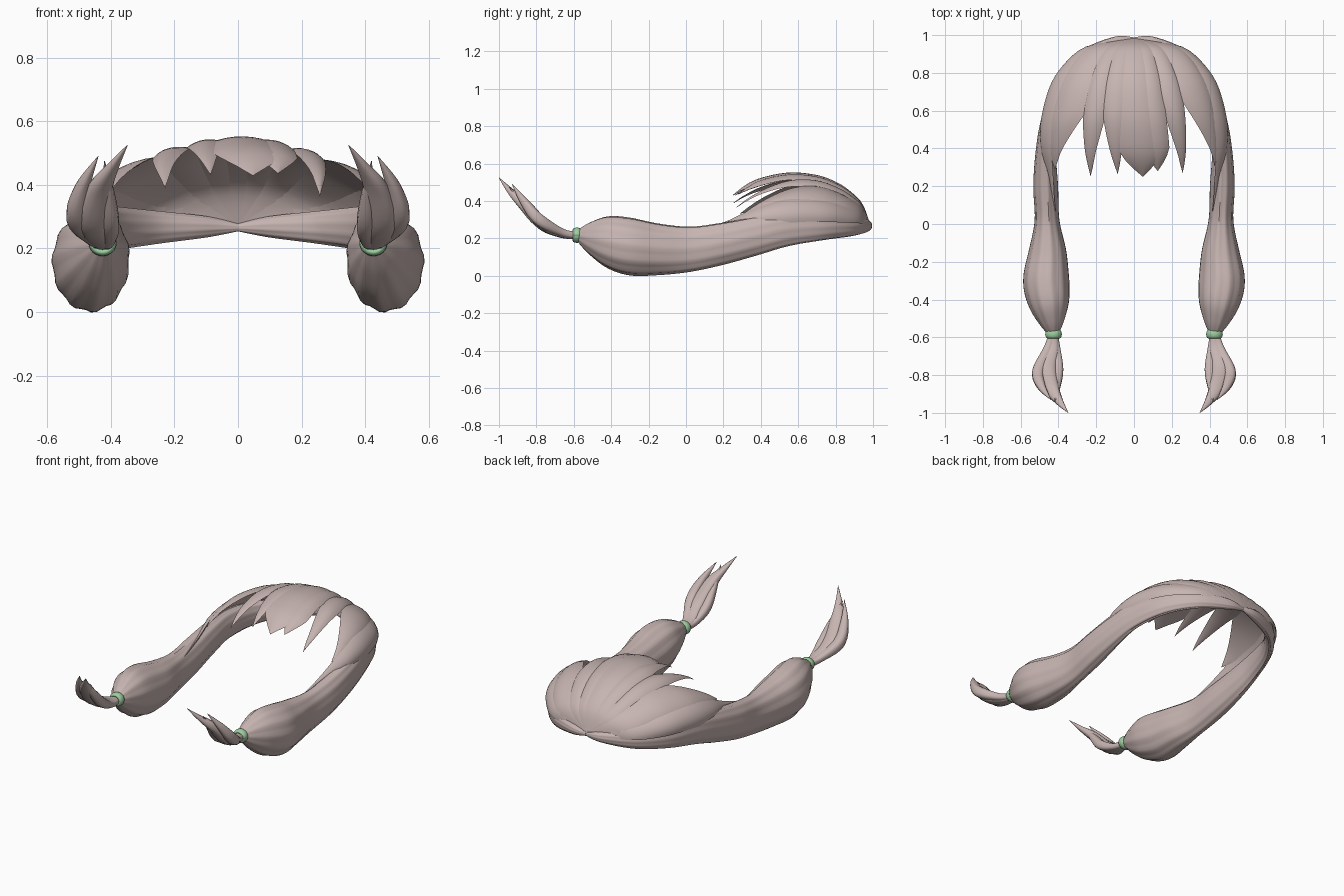
import bpy, math
from mathutils import Vector

if "Cube" in bpy.data.objects:
    bpy.data.objects.remove(bpy.data.objects["Cube"])


def material(name, rgb):
    m = bpy.data.materials.new(name)
    m.diffuse_color = (*rgb, 1)
    m.use_nodes = True
    m.node_tree.nodes["Principled BSDF"].inputs["Base Color"].default_value = m.diffuse_color
    return m


HAIR = material("dusty_rose_hair", (0.57, 0.46, 0.44))
GREEN = material("soft_green", (0.34, 0.62, 0.35))


def spline(rows, n):
    """Smooth curve through rows of numbers, n steps per span."""
    rows = [Vector(r) for r in rows]
    out = []
    for i in range(len(rows) - 1):
        a, b = rows[i], rows[i + 1]
        p = rows[i - 1] if i else a
        q = rows[i + 2] if i + 2 < len(rows) else b
        for k in range(n):
            t = k / n
            out.append(0.5 * (2 * a + (b - p) * t + (2 * p - 5 * a + 4 * b - q) * t * t
                              + (3 * a - p - 3 * b + q) * t ** 3))
    return out + [rows[-1]]


def loft(name, rings, mat, mirror=False, angle=35):
    """Closed skin over rings of equal size."""
    n = len(rings[0])
    verts = [v for r in rings for v in r]
    faces = [(i * n + j, i * n + (j + 1) % n, (i + 1) * n + (j + 1) % n, (i + 1) * n + j)
             for i in range(len(rings) - 1) for j in range(n)]
    faces += [tuple(range(n))[::-1], tuple(range(len(verts) - n, len(verts)))]
    me = bpy.data.meshes.new(name)
    me.from_pydata(verts, [], faces)
    me.materials.append(mat)
    ob = bpy.data.objects.new(name, me)
    bpy.context.collection.objects.link(ob)
    bpy.ops.object.select_all(action='DESELECT')
    bpy.context.view_layer.objects.active = ob
    ob.select_set(True)
    bpy.ops.object.mode_set(mode='EDIT')
    bpy.ops.mesh.select_all(action='SELECT')
    bpy.ops.mesh.remove_doubles(threshold=0.0003)
    bpy.ops.mesh.normals_make_consistent(inside=False)
    bpy.ops.object.mode_set(mode='OBJECT')
    bpy.ops.object.shade_smooth_by_angle(angle=math.radians(angle))
    if mirror:
        ob.modifiers.new("mirror", 'MIRROR').use_mirror_merge = False
    return ob


# Crown dome: y, half width, height above the parting point
DOME = spline([(0.985, 0, 0), (0.95, 0.22, 0.095), (0.9, 0.315, 0.148), (0.8, 0.40, 0.207),
               (0.7, 0.45, 0.243), (0.55, 0.485, 0.26), (0.4, 0.485, 0.24),
               (0.3, 0.46, 0.205), (0.22, 0.44, 0.165), (0.05, 0.41, 0.12)], 8)


def dome(y):
    for a, b in zip(DOME, DOME[1:]):
        if y >= b[0]:
            f = (a[0] - y) / max(a[0] - b[0], 1e-6)
            return a.lerp(b, max(0, f))
    return DOME[-1]


def crown_lock(name, phi, half, y_end, tip_phi, taper, lift=0.0, drop=0.0, mirror=False):
    """Leaf-shaped lock lying on the dome, fanning out from the parting point."""
    rings, steps, m = [], 26, 8
    for i in range(steps + 1):
        s = (i / steps) ** 1.6
        y = 0.985 + (y_end - 0.985) * s
        _, rx, rz = dome(y)
        w = half * min(1, (max(1 - s, 0.0002) / taper)) ** 0.8
        f = max(0, (s - 0.35) / 0.65)
        mid = phi + (tip_phi - phi) * f ** 1.5
        fade = min(1, s * 5) * min(1, 0.15 + (1 - s) / taper)
        ring = []
        for side, count in ((1, range(m + 1)), (-1, range(m - 1, 0, -1))):
            for k in count:
                u = 2 * k / m - 1
                a = math.radians(mid + u * w)
                h = (0.018 if side > 0 else -0.01) * (1 - u * u) * fade + lift * min(1, s * 5)
                ring.append((math.sin(a) * (rx + h), y,
                             0.272 + math.cos(a) * (rz + h) - drop * f * f))
        rings.append(ring)
    return loft(name, rings, HAIR, mirror, 30)


# Fringe locks
crown_lock("fringe_left_centre", -12, 9, 0.265, -11, 0.50, 0.002, 0.025)
crown_lock("fringe_centre", 1, 13, 0.25, 6, 0.16, 0.006, 0.025)
crown_lock("fringe_right_centre", 11, 8.5, 0.28, 16, 0.16, 0.002, 0.025)
crown_lock("fringe_right_tip", 25, 9, 0.27, 35, 0.55, -0.002, 0.06)
crown_lock("fringe_left_tip", -25, 9, 0.255, -31, 0.50, -0.002, 0.035)

# Locks at the temples, slightly uneven left and right
crown_lock("temple_lock_right", 48, 18, 0.31, 67, 0.55, 0.0, 0.02)
crown_lock("temple_lock_left", -48, 19, 0.29, -66, 0.42, 0.0, 0.02)
crown_lock("side_lock", 70, 16, 0.07, 86, 0.5, 0.003, 0.045, True)


# Gathered pigtail: x, y, z, half width, half height
PIGTAIL = [(0, 0.98, 0.266, 0.008, 0.012), (0.10, 0.965, 0.268, 0.026, 0.033),
           (0.27, 0.89, 0.266, 0.028, 0.053), (0.392, 0.74, 0.262, 0.033, 0.07),
           (0.452, 0.55, 0.25, 0.039, 0.09), (0.467, 0.38, 0.213, 0.053, 0.103),
           (0.467, 0.2, 0.172, 0.065, 0.112), (0.46, 0.02, 0.142, 0.065, 0.12),
           (0.457, -0.15, 0.142, 0.10, 0.137), (0.464, -0.3, 0.157, 0.121, 0.153),
           (0.45, -0.42, 0.18, 0.107, 0.137), (0.435, -0.52, 0.2, 0.066, 0.082),
           (0.425, -0.585, 0.215, 0.026, 0.026)]


def strand(name, rows, sides, lobes, groove, turn=0.0):
    """Sweep an oval section with lengthwise grooves along a path."""
    pts = spline(rows, 6)
    rings = []
    for i, p in enumerate(pts):
        c = Vector(p[:3])
        t = Vector(pts[min(i + 1, len(pts) - 1)][:3]) - Vector(pts[max(i - 1, 0)][:3])
        t.normalize()
        across = t.cross(Vector((0, 0, 1))).normalized()
        up = across.cross(t)
        if rows is PIGTAIL:
            up = Vector((0, 0, 1))
        ring = []
        for k in range(sides):
            a = 2 * math.pi * k / sides
            g = 1.02 - groove * (1 - abs(math.sin(lobes * a / 2 + turn * i)))
            ring.append(c + across * (p[3] * g * math.cos(a)) + up * (p[4] * g * math.sin(a)))
        rings.append(ring)
    return loft(name, rings, HAIR, True, 40)


strand("pigtail", PIGTAIL, 44, 11, 0.07, 0.006)

# Loose tail locks below the tie
strand("tail_main_lock", [(0.425, -0.56, 0.215, 0.02, 0.022), (0.43, -0.66, 0.225, 0.035, 0.024),
       (0.455, -0.77, 0.28, 0.05, 0.036), (0.435, -0.87, 0.385, 0.042, 0.03),
       (0.395, -0.94, 0.455, 0.022, 0.016), (0.348, -1.0, 0.525, 0.001, 0.001)], 16, 4, 0.1)
strand("tail_outer_lock", [(0.43, -0.56, 0.215, 0.015, 0.02), (0.455, -0.66, 0.23, 0.026, 0.022),
       (0.507, -0.78, 0.295, 0.034, 0.034), (0.49, -0.86, 0.39, 0.024, 0.024),
       (0.44, -0.93, 0.49, 0.001, 0.001)], 16, 4, 0.1)
strand("tail_inner_lock", [(0.42, -0.56, 0.215, 0.015, 0.02), (0.41, -0.66, 0.22, 0.022, 0.02),
       (0.402, -0.77, 0.275, 0.03, 0.03), (0.41, -0.86, 0.375, 0.022, 0.022),
       (0.42, -0.945, 0.475, 0.001, 0.001)], 16, 4, 0.1)

# Hair ties: rounded bands around the pigtail ends
section = [(2 * math.pi * k / 12) for k in range(12)]
rings = []
for j in range(33):
    b = 2 * math.pi * j / 32
    rings.append([(0.426 + math.cos(b) * (0.032 + 0.012 * math.cos(a)),
                   -0.583 + 0.023 * math.sin(a),
                   0.217 + math.sin(b) * (0.029 + 0.012 * math.cos(a))) for a in section])
loft("hair_tie", rings, GREEN, True, 60)
